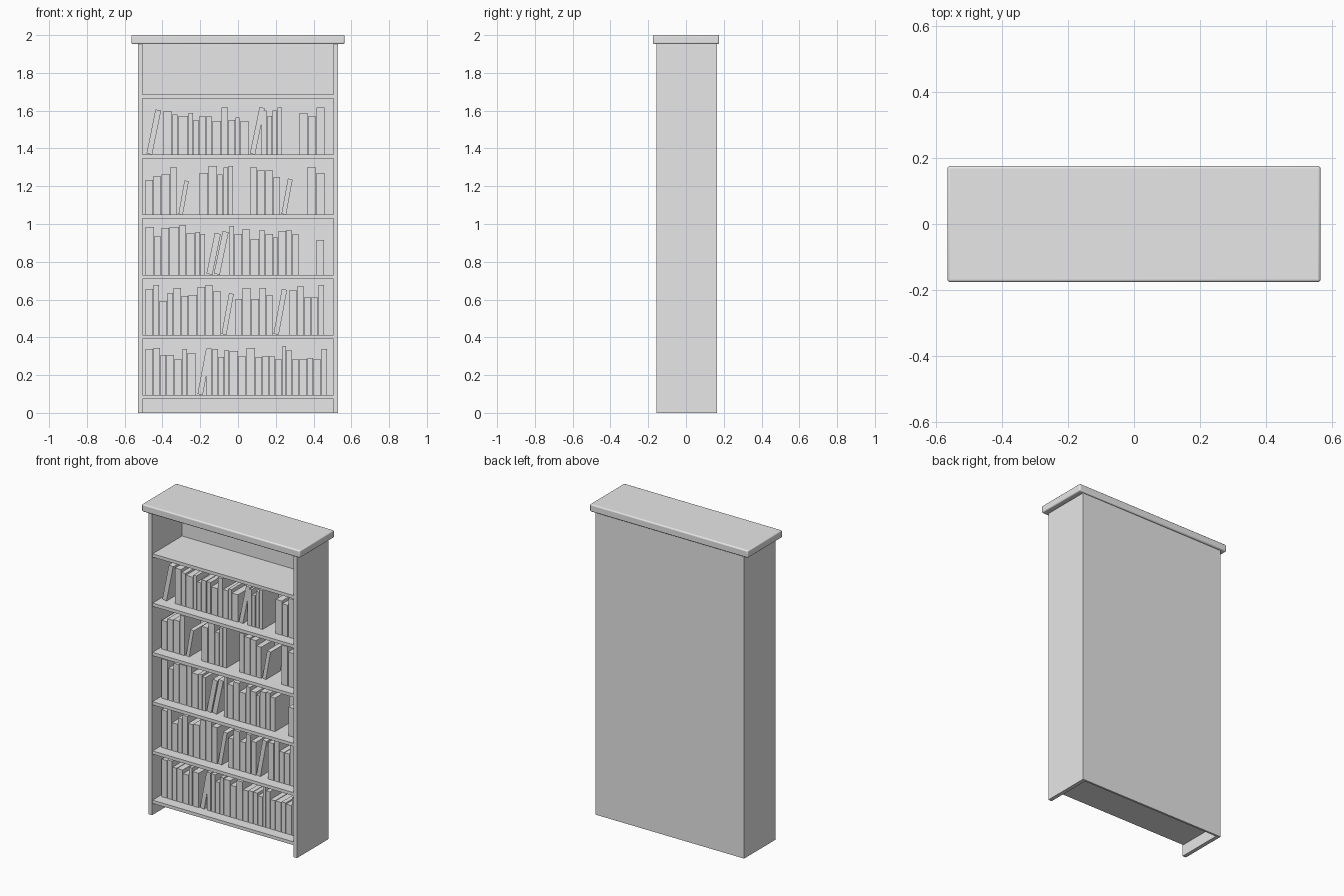
import bpy, bmesh, math
from mathutils import Matrix, Vector

if "Cube" in bpy.data.objects:
    bpy.data.objects.remove(bpy.data.objects["Cube"])

GREY = bpy.data.materials.new("light_grey")
GREY.diffuse_color = (0.8, 0.8, 0.8, 1)
GREY.use_nodes = True
GREY.node_tree.nodes["Principled BSDF"].inputs["Base Color"].default_value = GREY.diffuse_color


def add_box(bm, lo, hi, matrix=Matrix()):
    lo, hi = Vector(lo), Vector(hi)
    size = Matrix.Diagonal((*(hi - lo), 1))
    bmesh.ops.create_cube(bm, size=1, matrix=matrix @ Matrix.Translation((lo + hi) / 2) @ size)


def finish(bm, name, bevel=0):
    mesh = bpy.data.meshes.new(name)
    bm.to_mesh(mesh)
    bm.free()
    mesh.materials.append(GREY)
    ob = bpy.data.objects.new(name, mesh)
    bpy.context.collection.objects.link(ob)
    if bevel:
        mod = ob.modifiers.new("rounded_edges", "BEVEL")
        mod.width, mod.segments = bevel, 3
        bpy.context.view_layer.objects.active = ob
        ob.select_set(True)
        bpy.ops.object.shade_smooth_by_angle(angle=math.radians(35))
        ob.select_set(False)
    return ob


def box(name, lo, hi, bevel=0):
    bm = bmesh.new()
    add_box(bm, lo, hi)
    return finish(bm, name, bevel)


# Carcass: top board, two sides, back panel
box("top_board", (-0.565, -0.176, 1.952), (0.565, 0.176, 2.0), 0.008)
for side, name in ((-1, "left_side"), (1, "right_side")):
    xs = sorted((side * 0.505, side * 0.53))
    box(name, (xs[0], -0.155, 0), (xs[1], 0.151, 1.955))
box("back_panel", (-0.53, 0.151, 0), (0.53, 0.164, 1.955))

# Shelves
PITCH, FIRST, THICK = 0.318, 0.095, 0.021
for i in range(6):
    z = FIRST + i * PITCH
    box(f"shelf_{i + 1}", (-0.505, -0.15, z - THICK), (0.505, 0.151, z))


def books(shelf, groups, leaning):
    """groups: (left, height) pairs closed by a right edge; leaning: (left, width, height, shift).
    All values are in thousandths."""
    bm = bmesh.new()
    z = FIRST + shelf * PITCH
    front = -0.08
    for pairs, end in groups:
        edges = [p[0] for p in pairs[1:]] + [end + 4]
        for (x, h), nxt in zip(pairs, edges):
            depth = 0.04 + 0.0005 * h
            add_box(bm, (x / 1000, front, z),
                    ((nxt - 4) / 1000, front + depth, z + h / 1000))
    for x, w, h, shift in leaning:
        a = math.atan2(shift, h)
        lean = Matrix.Translation((x / 1000, 0, z + w / 1000 * math.sin(a))) @ Matrix.Rotation(a, 4, "Y")
        add_box(bm, (0, front, 0), (w / 1000, front + 0.15, h / 1000), lean)
    finish(bm, f"books_{shelf + 1}")


# Rows of books, bottom to top
books(0, [([(-489, 243), (-447, 249), (-410, 212), (-378, 212), (-336, 190), (-294, 243),
            (-267, 222)], -225),
          ([(-167, 247), (-135, 243), (-103, 201), (-71, 238), (-45, 233), (3, 206), (45, 249),
            (93, 201), (130, 206), (167, 206), (198, 190), (235, 259), (257, 238), (288, 190),
            (325, 190), (368, 196), (400, 190), (442, 243)], 470)],
      [(-214, 28, 240, 45)])
books(1, [([(-489, 243), (-447, 265), (-415, 180), (-373, 222), (-341, 249), (-299, 206),
            (-262, 212), (-214, 254), (-172, 265), (-130, 233)], -93),
          ([(-13, 190), (24, 249), (71, 190), (114, 249), (151, 212)], 183),
          ([(272, 238), (315, 259), (352, 201), (389, 201), (426, 265)], 455)],
      [(-87, 26, 220, 40), (188, 28, 242, 45)])
books(2, [([(-489, 254), (-442, 206), (-405, 249), (-362, 254), (-309, 265), (-272, 222),
            (-225, 227), (-198, 217)], -175),
          ([(-45, 259), (-18, 217), (24, 243), (66, 190), (114, 238), (145, 217), (188, 201),
            (214, 233), (257, 238), (288, 217)], 320),
          ([(415, 185)], 455)],
      [(-167, 32, 220, 45), (-128, 32, 230, 48)])
books(3, [([(-489, 185), (-447, 206), (-405, 212), (-357, 254)], -325),
          ([(-204, 222), (-156, 259), (-108, 212), (-77, 249), (-50, 259)], -26),
          ([(66, 254), (103, 238), (145, 233), (188, 201)], 222),
          ([(368, 254), (415, 222)], 458)],
      [(-315, 23, 180, 32), (230, 25, 190, 35)])
books(4, [([(-394, 230), (-347, 214), (-315, 204), (-262, 220), (-235, 183), (-204, 204),
            (-167, 204), (-135, 177), (-87, 251), (-50, 183), (-13, 198), (13, 177)], 56),
          ([(124, 235), (156, 204), (183, 235), (209, 251)], 232),
          ([(325, 220), (373, 204), (415, 251)], 458)],
      [(-484, 30, 238, 48), (63, 28, 252, 52)])
